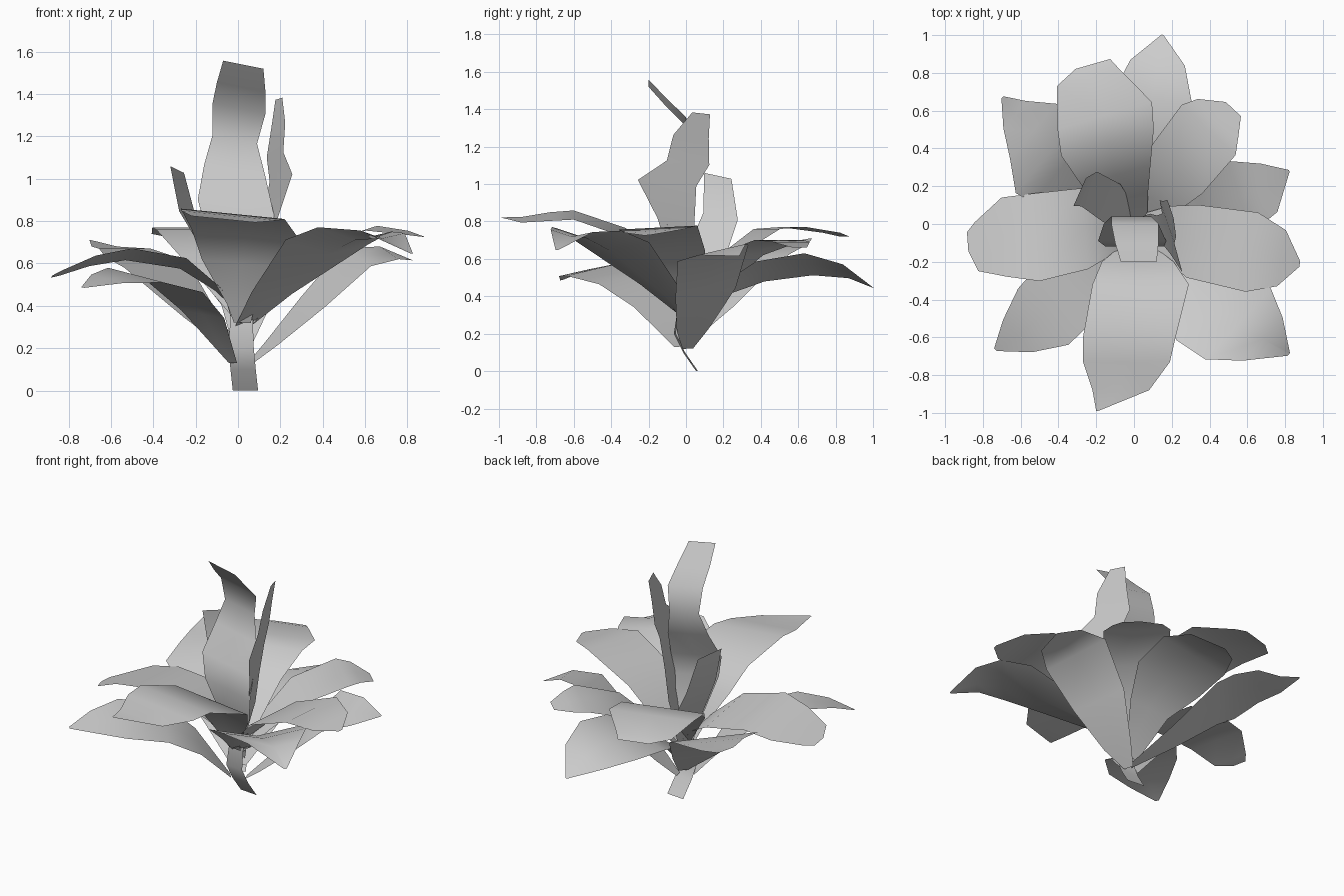
import bpy
from math import radians, sin, cos

BASE = (0.02, 0.0)  # where all the leaves meet


def leaf(name, azimuth, tilt, rows, cup=0.0):
    """Strip leaf; rows are (distance outwards, height, right edge, left edge)."""
    a = radians(azimuth)
    verts = []
    for r, z, lo, hi in rows:
        for s in (lo, (lo + hi) / 2, hi):
            dip = cup * (hi - lo) if s not in (lo, hi) else 0
            verts.append((BASE[0] + r * cos(a) - s * sin(a),
                          BASE[1] + r * sin(a) + s * cos(a),
                          max(0.0, z - dip + tilt * s * min(1, z * 1.6))))
    faces = [(3 * i + k, 3 * i + k + 3, 3 * i + k + 4, 3 * i + k + 1)
             for i in range(len(rows) - 1) for k in (0, 1)]
    me = bpy.data.meshes.new(name)
    me.from_pydata(verts, [], faces)
    me.polygons.foreach_set("use_smooth", [True] * len(me.polygons))
    me.update()
    ob = bpy.data.objects.new(name, me)
    bpy.context.collection.objects.link(ob)


# Stem strip at the foot
leaf("stem", -95, 0, [
    (-.06, 0, -.05, .07), (.01, .1, -.055, .065), (.06, .2, -.06, .06), (.03, .4, -.05, .05)])

# Upper ring of broad leaves
leaf("front_leaf", -90, -0.1, [
    (.06, .32, -.04, .04), (.1, .4, -.07, .06), (.2, .6, -.19, .19),
    (.32, .74, -.24, .27), (.6, .83, -.29, .2), (.73, .82, -.29, .17), (.88, .8, -.24, .06),
    (.99, .8, -.22, -.21)])
leaf("right_leaf", -9, 0.05, [
    (0, .35, -.05, .05), (.15, .5, -.15, .12), (.3, .64, -.24, .15), (.62, .77, -.265, .16),
    (.78, .75, -.21, .09), (.88, .73, -.09, -.06)])
leaf("back_right_leaf", 47, 0, [
    (0, .3, -.05, .05), (.15, .45, -.1, .14), (.35, .62, -.14, .23), (.62, .7, -.13, .26),
    (.7, .69, -.075, .22), (.79, .66, -.01, .1)])
leaf("back_leaf", 106, 0, [
    (0, .35, -.05, .05), (.15, .5, -.1, .14), (.28, .64, -.15, .23), (.46, .76, -.22, .29),
    (.6, .77, -.25, .27), (.82, .74, -.13, .21), (.88, .72, -.1, .09)])
leaf("left_leaf", 184, 0.12, [
    (0, .35, -.05, .05), (.12, .48, -.1, .14), (.28, .6, -.21, .22), (.54, .64, -.2, .265),
    (.71, .61, -.19, .23), (.86, .55, -.07, .19), (.905, .535, -.02, .08)])

# Lower ring of leaves
leaf("lower_front_right_leaf", -43, -0.04, [
    (0, .3, -.05, .05), (.2, .46, -.15, .13), (.57, .7, -.31, .26), (.75, .76, -.28, .23),
    (.9, .75, -.15, .16), (1.055, .65, .03, .05)], cup=0.1)
leaf("lower_right_leaf", 19, 0.22, [
    (.03, .12, -.03, .03), (.14, .22, -.1, .08), (.35, .42, -.18, .16), (.56, .64, -.24, .16),
    (.72, .66, -.18, .09), (.85, .615, 0, .01)])
leaf("lower_back_leaf", 84, -0.3, [
    (0, .2, -.04, .04), (.2, .43, -.14, .12), (.4, .53, -.22, .2), (.66, .57, -.22, .21),
    (.86, .53, -.16, .13), (1.01, .44, -.03, -.02)])
leaf("lower_back_left_leaf", 140, 0, [
    (0, .15, -.03, .03), (.25, .35, -.13, .14), (.5, .58, -.22, .27), (.6, .63, -.23, .29),
    (.74, .67, -.21, .17), (.87, .68, -.12, .07), (.98, .71, -.06, -.045)])
leaf("lower_front_left_leaf", 222, -0.2, [
    (.06, .13, -.03, .03), (.25, .36, -.15, .15), (.45, .5, -.2, .22), (.7, .55, -.17, .23),
    (.87, .53, -.1, .13), (1.005, .485, -.02, 0)])

# Upright centre leaves
leaf("tall_centre_leaf", -90, -0.2, [
    (0, .25, -.03, .03), (.06, .5, -.1, .1), (.12, .72, -.17, .15), (.09, .86, -.21, .15),
    (.0, 1.03, -.18, .11), (-.04, 1.18, -.14, .07),
    (0, 1.33, -.14, .11), (.1, 1.43, -.12, .11), (.2, 1.54, -.09, .1)])
leaf("right_centre_leaf", 19, -0.1, [
    (0, .3, -.04, .03), (.08, .6, -.12, .03), (.11, .8, -.2, .01), (.14, .99, -.32, .01),
    (.15, 1.11, -.16, .08), (.17, 1.25, -.13, .07), (.19, 1.38, -.03, .07)])
leaf("left_centre_leaf", 156, 0.2, [
    (0, .3, -.04, .04), (.17, .64, -.155, .065), (.31, .84, -.165, .036), (.35, 1.05, -.11, .05)])
